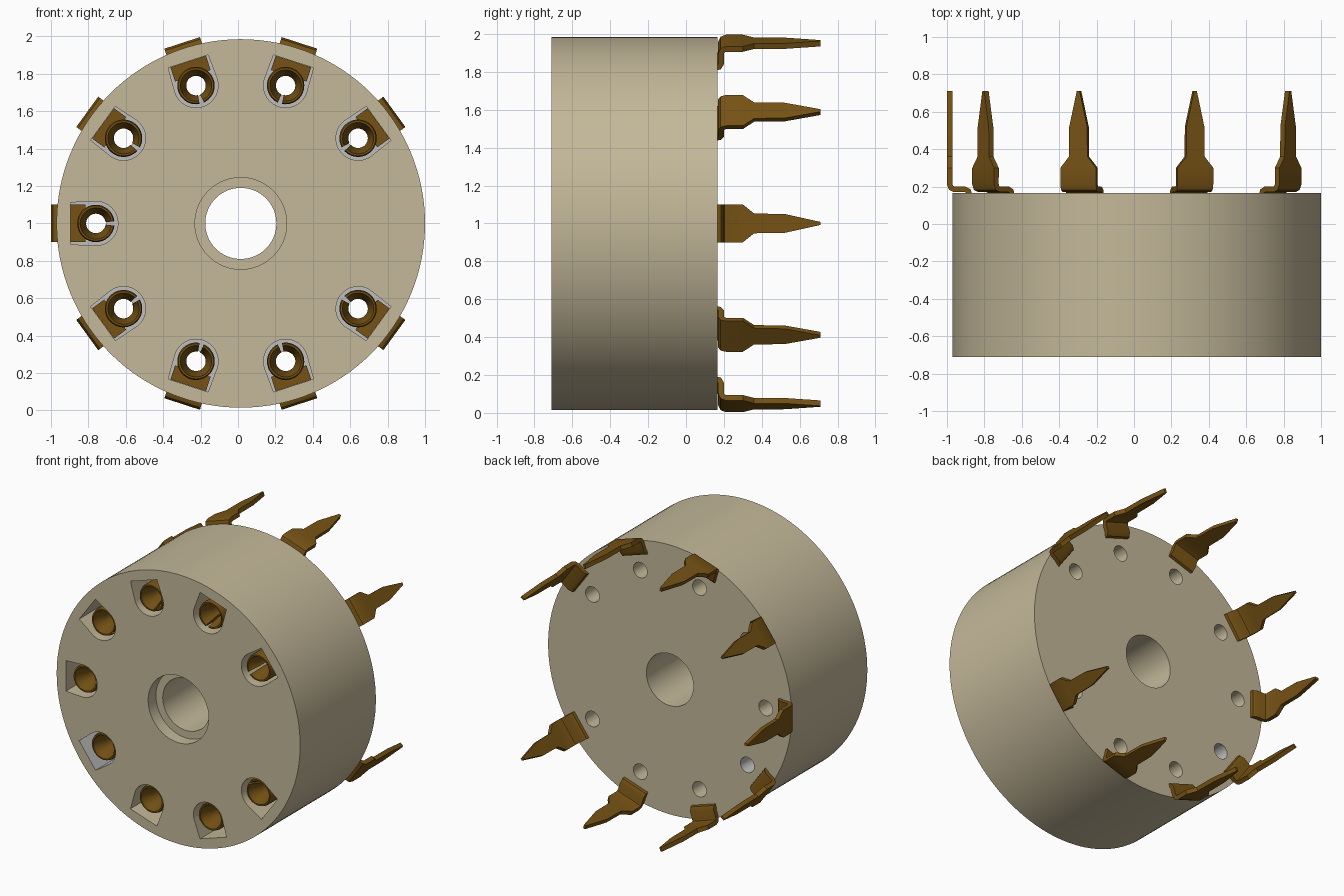
import bpy, bmesh, math
from mathutils import Matrix, Vector

if "Cube" in bpy.data.objects:
    bpy.data.objects.remove(bpy.data.objects["Cube"])

CENTRE = Vector((0.015, 0, 1.0))
FRONT, BACK, FLOOR = -0.71, 0.165, -0.2
PIN_R = 0.775
ANGLES = [math.radians(36 * i) for i in range(1, 10)]   # one position is left empty
GREY_PIN = 6                                            # index of the grey-lined socket


def material(name, rgb):
    m = bpy.data.materials.new(name)
    m.use_nodes = True
    m.diffuse_color = (*rgb, 1)
    m.node_tree.nodes["Principled BSDF"].inputs["Base Color"].default_value = (*rgb, 1)
    return m


TAN = material("tan_plastic", (0.55, 0.48, 0.32))
GREY = material("light_grey", (0.53, 0.52, 0.52))
BRASS = material("dark_brass", (0.18, 0.085, 0.007))


def make(name, bm, mats):
    bmesh.ops.recalc_face_normals(bm, faces=bm.faces)
    me = bpy.data.meshes.new(name)
    bm.to_mesh(me)
    bm.free()
    for m in mats:
        me.materials.append(m)
    ob = bpy.data.objects.new(name, me)
    ob.location = CENTRE
    bpy.context.collection.objects.link(ob)
    return ob


def smooth(ob):
    bpy.ops.object.select_all(action='DESELECT')
    ob.select_set(True)
    bpy.context.view_layer.objects.active = ob
    bpy.ops.object.shade_smooth_by_angle(angle=math.radians(30))


def loft(bm, rings, closed=False):
    """Skin a list of equal-length closed rings; cap the ends unless closed."""
    vs = [[bm.verts.new(p) for p in ring] for ring in rings]
    n = len(vs[0])
    pairs = list(zip(vs, vs[1:])) + ([(vs[-1], vs[0])] if closed else [])
    for a, b in pairs:
        for i in range(n):
            bm.faces.new((a[i], a[(i + 1) % n], b[(i + 1) % n], b[i]))
    if not closed:
        bm.faces.new(vs[0])
        bm.faces.new(vs[-1])


def revolve(profile, a0, a1, steps, cx=0.0):
    """Rings of an (r, y) profile turned about the y direction."""
    return [[(cx + r * math.cos(a), y, r * math.sin(a)) for r, y in profile]
            for a in (a0 + (a1 - a0) * i / steps for i in range(steps + 1))]


def prism_at_pins(outline, y0, y1):
    """Extrude an (r, w) outline along y at each pin position."""
    bm = bmesh.new()
    for a in ANGLES:
        rot = Matrix.Rotation(-a, 3, 'Y')
        loft(bm, [[rot @ Vector((r, y, w)) for r, w in outline] for y in (y0, y1)])
    return bm


# Body: drum with counterbored centre hole
body_profile = [(0.19, BACK), (0.985, BACK), (0.985, FRONT), (0.245, FRONT),
                (0.245, -0.62), (0.19, -0.62)]
bm = bmesh.new()
loft(bm, revolve(body_profile, 0, 2 * math.pi, 128)[:-1], closed=True)
body = make("socket_body", bm, [TAN, GREY])

# Pockets with a round inner end, and small rear holes
arc = [math.pi / 2 + math.pi * i / 24 for i in range(25)]
pocket = [(PIN_R + 0.118 * math.cos(a), 0.118 * math.sin(a)) for a in arc]
pocket = [(0.911, 0.112)] + pocket + [(0.911, -0.112)]
hole = [(PIN_R + 0.056 * math.cos(math.tau * i / 32), 0.056 * math.sin(math.tau * i / 32))
        for i in range(32)]
cutters = [make("pocket_cutter", prism_at_pins(pocket, FRONT - 0.1, FLOOR), []),
           make("hole_cutter", prism_at_pins(hole, FLOOR - 0.1, BACK + 0.1), [])]
bpy.context.view_layer.objects.active = body
for c in cutters:
    c.hide_render = True
    mod = body.modifiers.new("cut", 'BOOLEAN')
    mod.operation = 'DIFFERENCE'
    mod.solver = 'EXACT'
    mod.object = c
    bpy.ops.object.modifier_apply(modifier=mod.name)
for c in cutters:
    bpy.data.objects.remove(c)

# Pocket floors are grey, and one whole pocket with its hole
ga = ANGLES[GREY_PIN - 1]
grey_spot = Vector((PIN_R * math.cos(ga), 0, PIN_R * math.sin(ga)))
for f in body.data.polygons:
    p = f.center
    inside = FRONT + 0.01 < p.y < BACK - 0.01
    near = (Vector((p.x, 0, p.z)) - grey_spot).length < 0.16
    on_floor = abs(p.y - FLOOR) < 0.01 and abs(f.normal.y) > 0.9
    f.material_index = 1 if inside and (near or on_floor) else 0
smooth(body)

# Contact: slit funnel sleeve, floor plate, and bent strip ending in a pointed tail
bm = bmesh.new()
sleeve = [(0.1, FLOOR), (0.1, -0.66), (0.094, -0.68), (0.084, -0.68), (0.075, -0.64),
          (0.052, -0.58), (0.052, FLOOR)]
slit = 0.12
loft(bm, revolve(sleeve, math.pi + slit, 3 * math.pi - slit, 40, PIN_R))

plate = [(0.83, 0.1), (0.91, 0.1), (0.91, -0.1), (0.83, -0.1)]
loft(bm, [[(r, y, w) for r, w in plate] for y in (FLOOR - 0.02, FLOOR + 0.01)])

# strip stations: radius, y, half width
path = [(0.895, FLOOR, 0.1), (0.895, 0.155, 0.1), (0.900, 0.175, 0.1), (0.918, 0.185, 0.1),
        (0.975, 0.185, 0.1), (0.993, 0.193, 0.1), (1.0, 0.212, 0.1), (1.0, 0.30, 0.1),
        (1.0, 0.36, 0.052), (1.0, 0.52, 0.05), (1.0, 0.71, 0.008)]
rings = []
for i, (r, y, w) in enumerate(path):
    p, q = path[max(i - 1, 0)], path[min(i + 1, len(path) - 1)]
    t = Vector((q[0] - p[0], q[1] - p[1])).normalized()
    nx, ny = t.y * 0.015, -t.x * 0.015
    rings.append([(r + s * nx, y + s * ny, z) for s, z in ((1, w), (1, -w), (-1, -w), (-1, w))])
loft(bm, rings)

contact = make("contact_1", bm, [BRASS])
smooth(contact)
contact.rotation_euler.y = -ANGLES[0]
for i, a in enumerate(ANGLES[1:], 2):
    ob = bpy.data.objects.new(f"contact_{i}", contact.data)
    ob.location = CENTRE
    ob.rotation_euler.y = -a
    bpy.context.collection.objects.link(ob)
